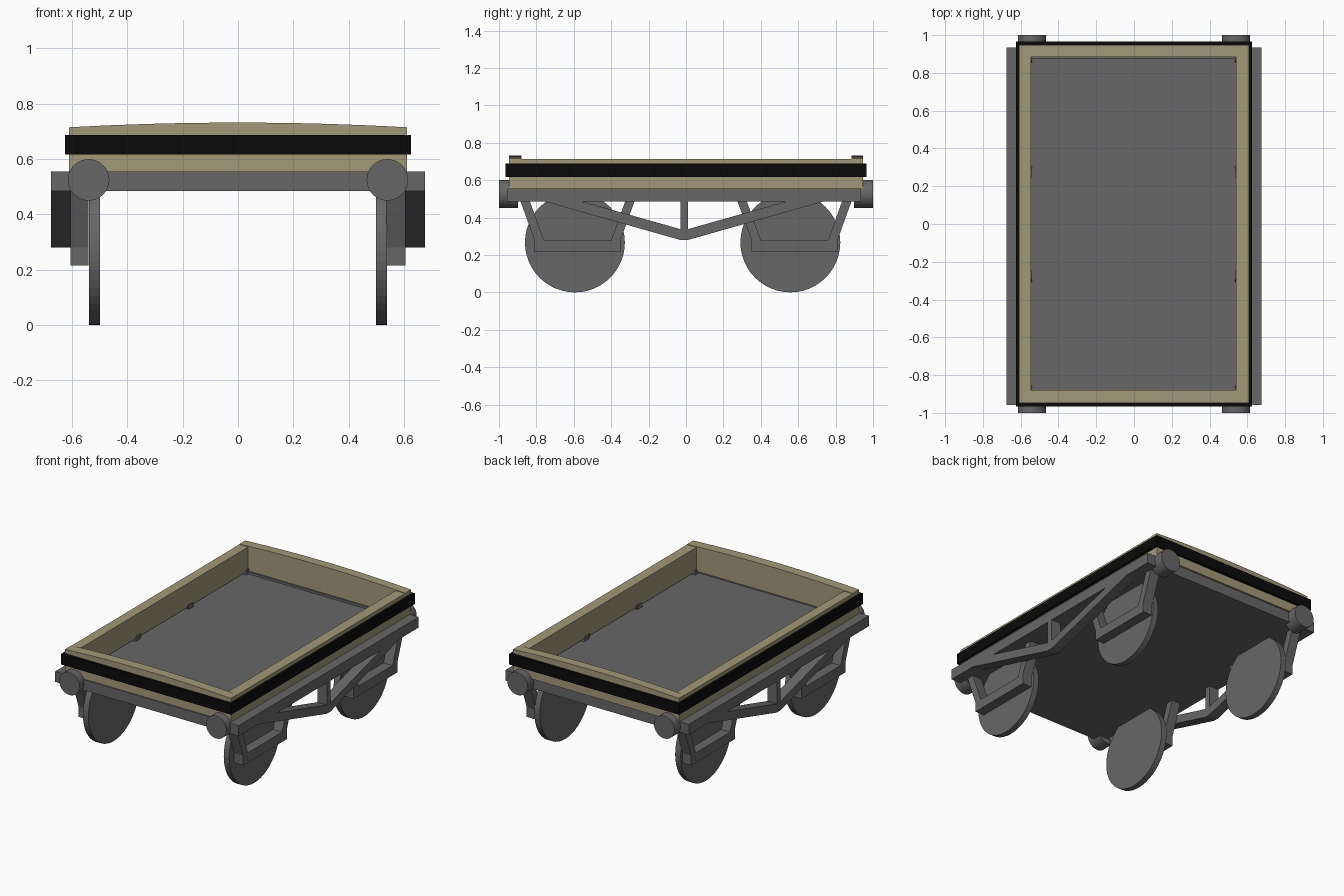
import bpy
import bmesh
import math
from mathutils import Matrix

cube = bpy.data.objects.get("Cube")
if cube:
    bpy.data.objects.remove(cube, do_unlink=True)


def material(name, rgb):
    mat = bpy.data.materials.new(name)
    mat.use_nodes = True
    color = (*rgb, 1)
    mat.diffuse_color = color
    mat.node_tree.nodes["Principled BSDF"].inputs["Base Color"].default_value = color
    return mat


grey = material("iron grey", (0.135, 0.135, 0.135))
tan = material("tan paint", (0.36, 0.32, 0.19))
black = material("black band", (0.003, 0.003, 0.003))


def finish(name, bm, mat):
    bmesh.ops.recalc_face_normals(bm, faces=bm.faces)
    mesh = bpy.data.meshes.new(name)
    bm.to_mesh(mesh)
    bm.free()
    mesh.materials.append(mat)
    obj = bpy.data.objects.new(name, mesh)
    bpy.context.collection.objects.link(obj)
    return obj


def add_box(bm, x, y, z):
    """Box between (low, high) pairs on each axis."""
    spans = (x, y, z)
    size = Matrix.Diagonal([hi - lo for lo, hi in spans] + [1])
    place = Matrix.Translation([(lo + hi) / 2 for lo, hi in spans])
    bmesh.ops.create_cube(bm, size=1, matrix=place @ size)


def box(name, x, y, z, mat):
    bm = bmesh.new()
    add_box(bm, x, y, z)
    return finish(name, bm, mat)


def add_prism(bm, points, lo, hi, axis="X"):
    """Extrude a profile along X (points are y, z) or Y (points are x, z)."""
    if axis == "X":
        verts = [bm.verts.new((lo, a, b)) for a, b in points]
        step = (hi - lo, 0, 0)
    else:
        verts = [bm.verts.new((a, lo, b)) for a, b in points]
        step = (0, hi - lo, 0)
    face = bm.faces.new(verts)
    out = bmesh.ops.extrude_face_region(bm, geom=[face], use_keep_orig=True)
    moved = [v for v in out["geom"] if isinstance(v, bmesh.types.BMVert)]
    bmesh.ops.translate(bm, verts=moved, vec=step)


def disc(name, center, radius, depth, axis, sides):
    bm = bmesh.new()
    turn = Matrix.Rotation(math.pi / 2, 4, "Y" if axis == "X" else "X")
    bmesh.ops.create_cone(bm, cap_ends=True, segments=sides, radius1=radius,
                          radius2=radius, depth=depth,
                          matrix=Matrix.Translation(center) @ turn)
    return finish(name, bm, grey)


# Chassis floor and end beams
REAR, FRONT = 0.935, -0.955
box("floor", (-0.607, 0.607), (FRONT, REAR), (0.485, 0.54), grey)
box("front_beam", (-0.61, 0.61), (FRONT, FRONT + 0.06), (0.485, 0.555), grey)
box("rear_beam", (-0.61, 0.61), (REAR - 0.06, REAR), (0.485, 0.555), grey)

# Side walls and cambered end walls
for side, inner, outer in (("left", 0.54, 0.61), ("right", -0.545, -0.61)):
    box(side + "_wall", sorted((inner, outer)), (-0.945, 0.945), (0.555, 0.713), tan)

arch = [(-0.61 + 1.22 * i / 16, 0.732 - 0.017 * (i / 8 - 1) ** 2) for i in range(17)]
for end, lo, hi in (("front", -0.947, -0.88), ("rear", 0.885, 0.947)):
    bm = bmesh.new()
    add_prism(bm, [(0.61, 0.555), (-0.61, 0.555)] + arch, lo, hi, "Y")
    finish(end + "_wall", bm, tan)

# Black band around the body
bm = bmesh.new()
for s in (-1, 1):
    add_box(bm, sorted((s * 0.6, s * 0.626)), (-0.965, 0.965), (0.617, 0.688))
    add_box(bm, (-0.6, 0.6), sorted((s * 0.935, s * 0.965)), (0.617, 0.688))
finish("body_band", bm, black)

for side, s in (("left", 1), ("right", -1)):
    span = sorted((s * 0.605, s * 0.675))

    # Sole bar with V truss and centre post
    bm = bmesh.new()
    add_box(bm, span, (FRONT - 0.002, REAR), (0.485, 0.555))
    add_prism(bm, [(-0.77, 0.49), (-0.03, 0.28), (0.01, 0.28), (0.75, 0.49),
                   (0.55, 0.49), (0.01, 0.338), (-0.03, 0.338), (-0.57, 0.49)], *span)
    add_box(bm, span, (-0.03, 0.01), (0.33, 0.49))
    finish(side + "_truss", bm, grey)

    for end, e in (("front", -1), ("rear", 1)):
        # Axle guard: low bar carried by two splayed legs
        guard = sorted((s * (0.535 if s > 0 else 0.54), s * 0.605))
        bm = bmesh.new()
        mid = e * 0.58
        add_box(bm, guard, (mid - 0.23, mid + 0.23), (0.215, 0.28))
        for k in (-1, 1):
            leg = [(0.23, 0.28), (0.18, 0.28), (0.285, 0.57), (0.335, 0.57)]
            add_prism(bm, [(mid + k * a, z) for a, z in leg], *guard)
        finish(f"{end}_{side}_axle_guard", bm, grey)

        # Wheel and buffer
        disc(f"{end}_{side}_wheel", (s * 0.518, e * 0.576 - 0.018, 0.267),
             0.267, 0.04, "X", 48)
        disc(f"{end}_{side}_buffer", (s * 0.54, e * 0.949, 0.525),
             0.075, 0.102, "Y", 32)
